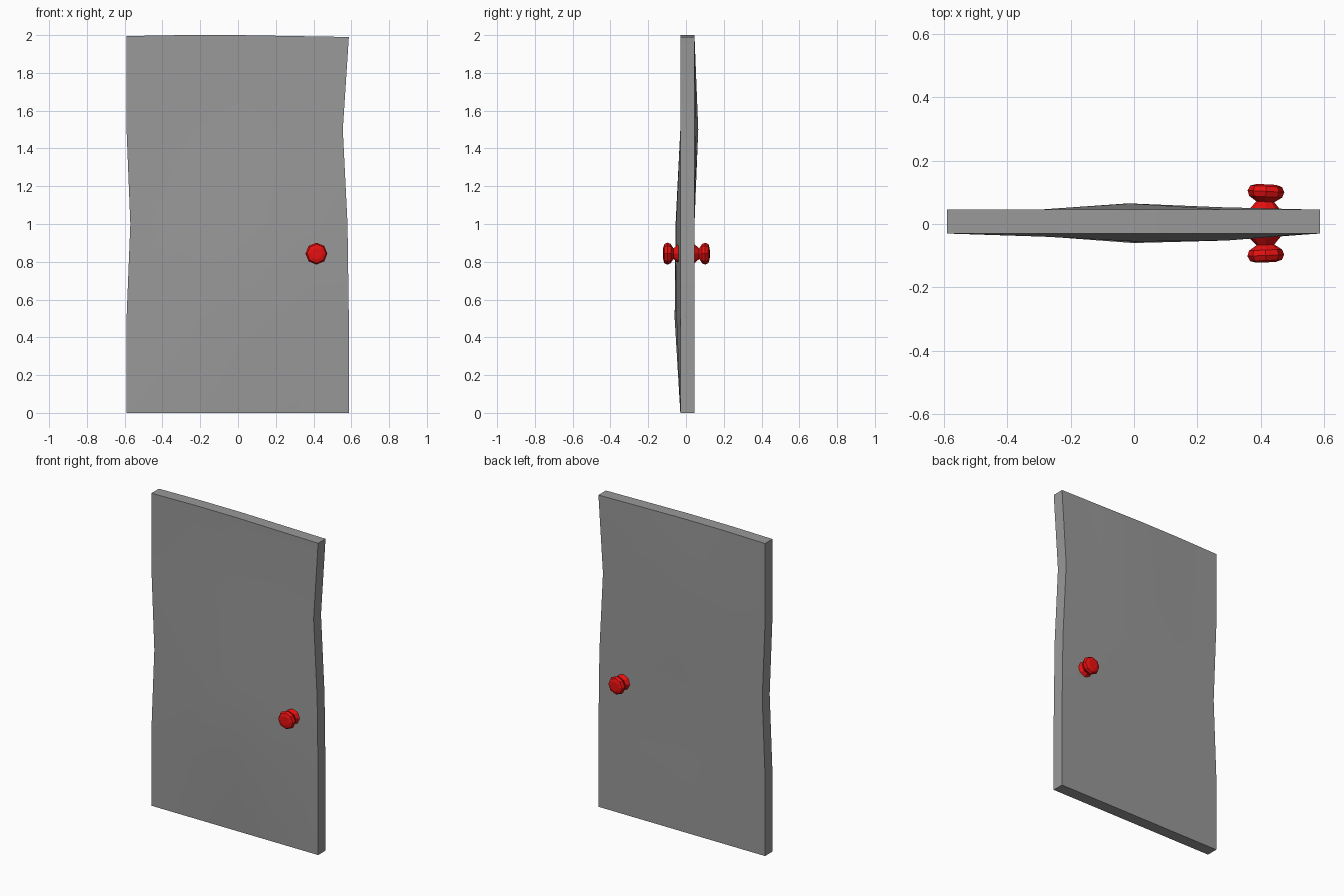
import bpy, bmesh, math
from mathutils import Matrix

cube = bpy.data.objects.get("Cube")
if cube:
    bpy.data.objects.remove(cube)


def material(name, rgb):
    m = bpy.data.materials.new(name)
    m.use_nodes = True
    m.diffuse_color = (*rgb, 1)
    m.node_tree.nodes["Principled BSDF"].inputs["Base Color"].default_value = (*rgb, 1)
    return m


def finish(bm, name, mat):
    bmesh.ops.recalc_face_normals(bm, faces=bm.faces)
    me = bpy.data.meshes.new(name)
    bm.to_mesh(me)
    bm.free()
    me.materials.append(mat)
    ob = bpy.data.objects.new(name, me)
    bpy.context.collection.objects.link(ob)
    return ob


grey = material("door grey", (0.32, 0.32, 0.32))
red = material("knob red", (0.8, 0.005, 0.005))

# Warped door slab: a coarse grid on each face, joined around the rim
N = 4
left_edge = [-0.59, -0.59, -0.57, -0.59, -0.59]
right_edge = [0.587, 0.587, 0.58, 0.555, 0.587]
front_bulge = {(1, 1): 0.008, (2, 1): 0.03, (3, 1): 0.02,
               (1, 2): 0.01, (2, 2): 0.025, (3, 2): 0.022}
back_bulge = {(2, 3): 0.02, (3, 3): 0.008, (2, 2): -0.006}

bm = bmesh.new()
layers = []
for y, side, bulge in ((-0.03, -1, front_bulge), (0.045, 1, back_bulge)):
    grid = {}
    for j in range(N + 1):
        for i in range(N + 1):
            t = i / N
            x = left_edge[j] * (1 - t) + right_edge[j] * t
            z = 2 * j / N
            if j == N:
                z -= (0.005, 0, 0, 0.005, 0.01)[i]
            grid[i, j] = bm.verts.new((x, y + side * bulge.get((i, j), 0), z))
    for i in range(N):
        for j in range(N):
            bm.faces.new((grid[i, j], grid[i + 1, j], grid[i + 1, j + 1], grid[i, j + 1]))
    layers.append(grid)
rim = ([(i, 0) for i in range(N)] + [(N, j) for j in range(N)]
       + [(i, N) for i in range(N, 0, -1)] + [(0, j) for j in range(N, 0, -1)])
for a, b in zip(rim, rim[1:] + rim[:1]):
    bm.faces.new([layers[0][a], layers[0][b], layers[1][b], layers[1][a]])
door = finish(bm, "door_panel", grey)
bpy.context.view_layer.objects.active = door
door.select_set(True)
bpy.ops.object.shade_smooth_by_angle(angle=math.radians(30))
door.select_set(False)

# Faceted knobs: radius and distance out from the door surface
profile = [(0.05, 0), (0.028, 0.025), (0.052, 0.041), (0.058, 0.058), (0.05, 0.074), (0.03, 0.08)]


def knob(name, base_y, direction, tilt):
    bm = bmesh.new()
    rings = []
    for r, d in profile:
        rings.append([bm.verts.new((r * math.cos(k * math.pi / 4), direction * d,
                                    r * math.sin(k * math.pi / 4))) for k in range(8)])
    for a, b in zip(rings, rings[1:]):
        for k in range(8):
            n = (k + 1) % 8
            bm.faces.new((a[k], a[n], b[n], b[k]))
    bm.faces.new(rings[0])
    bm.faces.new(rings[-1])
    ob = finish(bm, name, red)
    ob.matrix_world = Matrix.Translation((0.413, base_y, 0.843)) @ Matrix.Rotation(tilt, 4, "Z")


knob("front_knob", -0.041, -1, 0.04)
knob("back_knob", 0.045, 1, -0.05)
